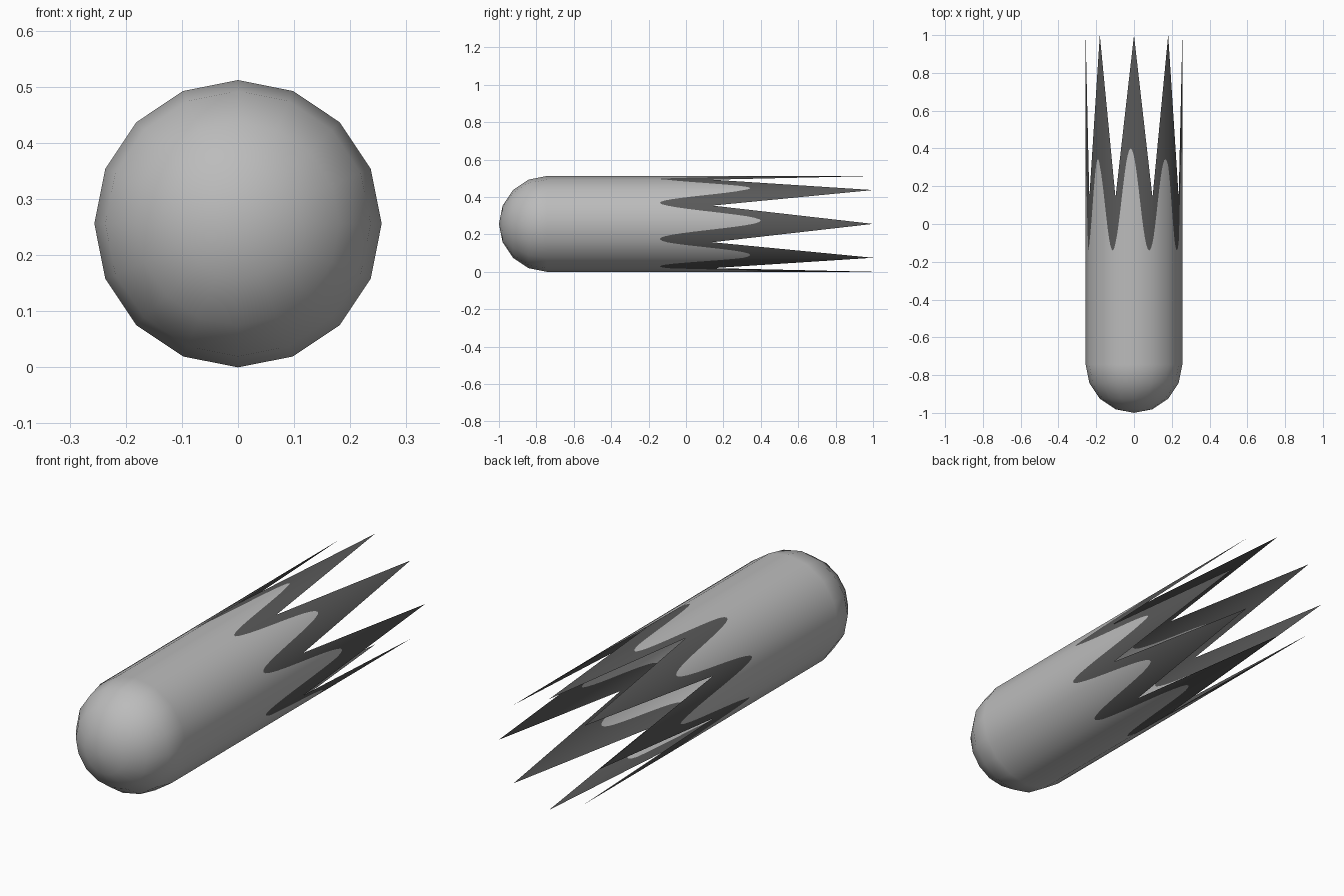
import bpy
import bmesh
from math import sin, cos, pi, radians
from mathutils import Vector

cube = bpy.data.objects.get("Cube")
if cube:
    bpy.data.objects.remove(cube)

RADIUS, SIDES, STEPS = 0.256, 16, 12
COLUMNS = SIDES * STEPS
SHOULDER, VALLEY, TIP = -0.744, 0.14, 1.0


def material(name, value):
    mat = bpy.data.materials.new(name)
    mat.use_nodes = True
    colour = (value, value, value, 1)
    mat.diffuse_color = colour
    mat.node_tree.nodes["Principled BSDF"].inputs["Base Color"].default_value = colour
    return mat


def direction(col):
    """Point on the unit 16-gon, clockwise from the top."""
    side, part = divmod(col, STEPS)
    a, b = (Vector((sin(t), 0, cos(t))) for t in
            (2 * pi * side / SIDES, 2 * pi * (side + 1) / SIDES))
    return a.lerp(b, part / STEPS)


def tooth_edge(col):
    """Straight zigzag: tip on every second corner, valley between."""
    t = (col / STEPS) % 2
    return TIP + (VALLEY - TIP) * min(t, 2 - t)


def paint_edge(col):
    """Rounded wave between the two colours."""
    a = 2 * pi * col / COLUMNS + radians(4)
    crest = 0.372 + 0.028 * cos(4 * a)
    return -0.14 + (crest + 0.14) * (0.5 + 0.5 * cos(8 * a))


bm = bmesh.new()
rings = []
# Rounded nose rings
for lat in (1, 2, 3, 4):
    a = lat * pi / 8
    rings.append([bm.verts.new(direction(c) * RADIUS * sin(a)
                               + Vector((0, SHOULDER - RADIUS * cos(a), RADIUS)))
                  for c in range(COLUMNS)])
# Tube up to the colour wave, then the pointed teeth
for edge in (paint_edge, tooth_edge):
    rings.append([bm.verts.new(direction(c) * RADIUS + Vector((0, edge(c), RADIUS)))
                  for c in range(COLUMNS)])

pole = bm.verts.new((0, SHOULDER - RADIUS, RADIUS))
for c in range(COLUMNS):
    n = (c + 1) % COLUMNS
    bm.faces.new((pole, rings[0][c], rings[0][n]))
    for i, (low, high) in enumerate(zip(rings, rings[1:])):
        face = bm.faces.new((low[c], high[c], high[n], low[n]))
        face.material_index = 1 if i == len(rings) - 2 else 0
bmesh.ops.recalc_face_normals(bm, faces=bm.faces)
if sum(f.normal.dot(f.calc_center_median() - Vector((0, 0, RADIUS))) for f in bm.faces) < 0:
    bmesh.ops.reverse_faces(bm, faces=bm.faces)
for f in bm.faces:
    f.smooth = True

mesh = bpy.data.meshes.new("toothed_capsule")
bm.to_mesh(mesh)
bm.free()
mesh.materials.append(material("light grey", 0.5))
mesh.materials.append(material("dark grey", 0.1))

# Smooth round shading over the flat sides
mesh.normals_split_custom_set_from_vertices(
    [Vector((v.co.x, min(v.co.y - SHOULDER, 0), v.co.z - RADIUS)).normalized()
     for v in mesh.vertices])

shell = bpy.data.objects.new("toothed_capsule", mesh)
bpy.context.collection.objects.link(shell)
